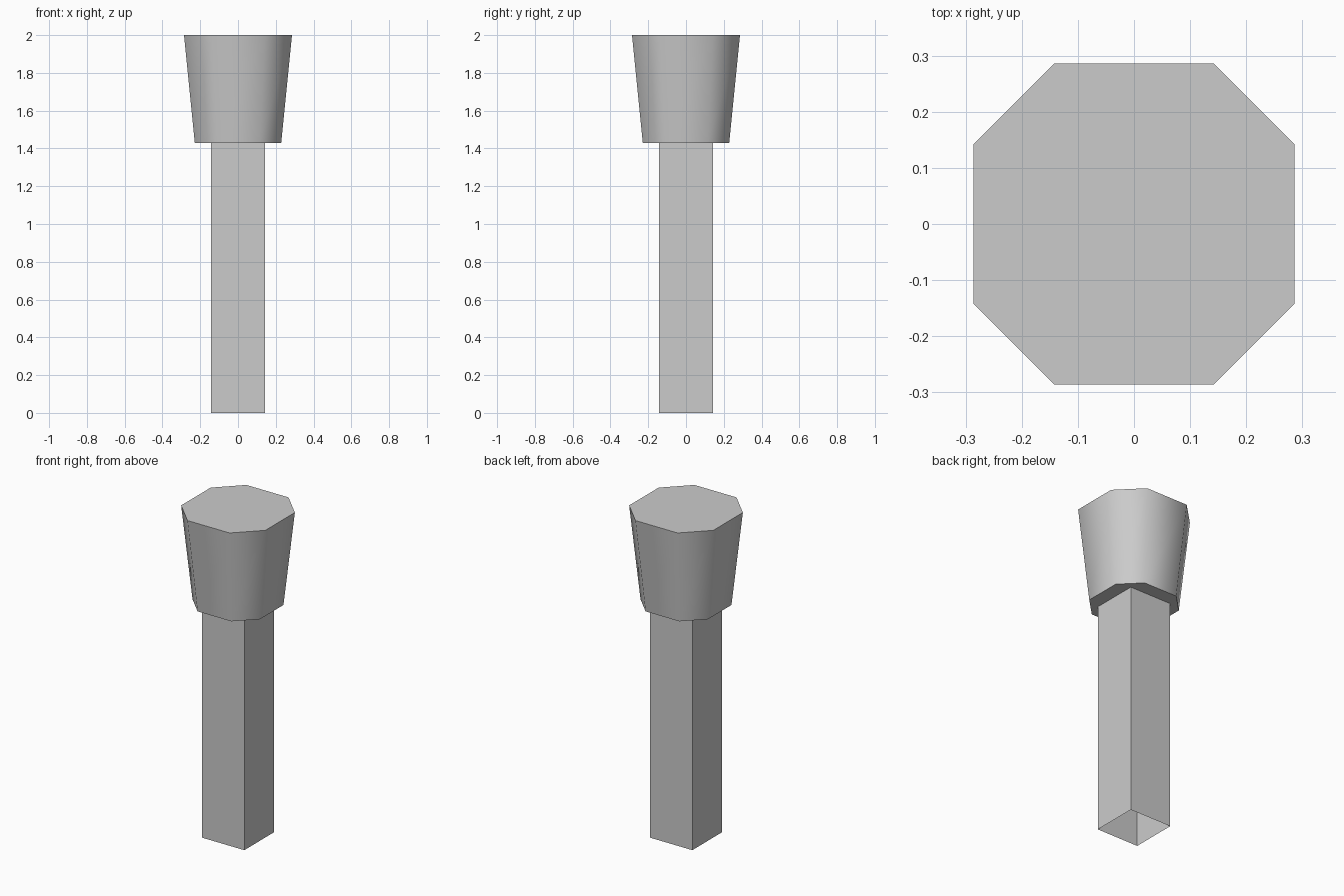
import bpy, bmesh
from math import radians

if "Cube" in bpy.data.objects:
    bpy.data.objects.remove(bpy.data.objects["Cube"])

U = 2 / 7  # base unit: shaft is 1 x 1 x 5, head is 2 wide and 2 tall


def octagon(r):
    h = r / 2
    return [(h, -r), (r, -h), (r, h), (h, r), (-h, r), (-r, h), (-r, -h), (-h, -r)]


def square(r):
    return [(r, -r), (r, r), (-r, r), (-r, -r)]


def loft(name, lower, upper, z0, z1, capped):
    bm = bmesh.new()
    a = [bm.verts.new((x, y, z0)) for x, y in lower]
    b = [bm.verts.new((x, y, z1)) for x, y in upper]
    n = len(a)
    for i in range(n):
        j = (i + 1) % n
        bm.faces.new((a[i], a[j], b[j], b[i]))
    if capped:
        bm.faces.new(a[::-1])
        bm.faces.new(b)
    mesh = bpy.data.meshes.new(name)
    bm.to_mesh(mesh)
    bm.free()
    obj = bpy.data.objects.new(name, mesh)
    bpy.context.collection.objects.link(obj)
    return obj


# Square hollow shaft, open at the bottom
loft("shaft", square(U / 2), square(U / 2), 0, 5 * U, False)

# Flared chamfered head with smooth sides and crisp rims
head = loft("head", octagon(0.8 * U), octagon(U), 5 * U, 7 * U, True)
bpy.context.view_layer.objects.active = head
head.select_set(True)
bpy.ops.object.shade_smooth_by_angle(angle=radians(60))
